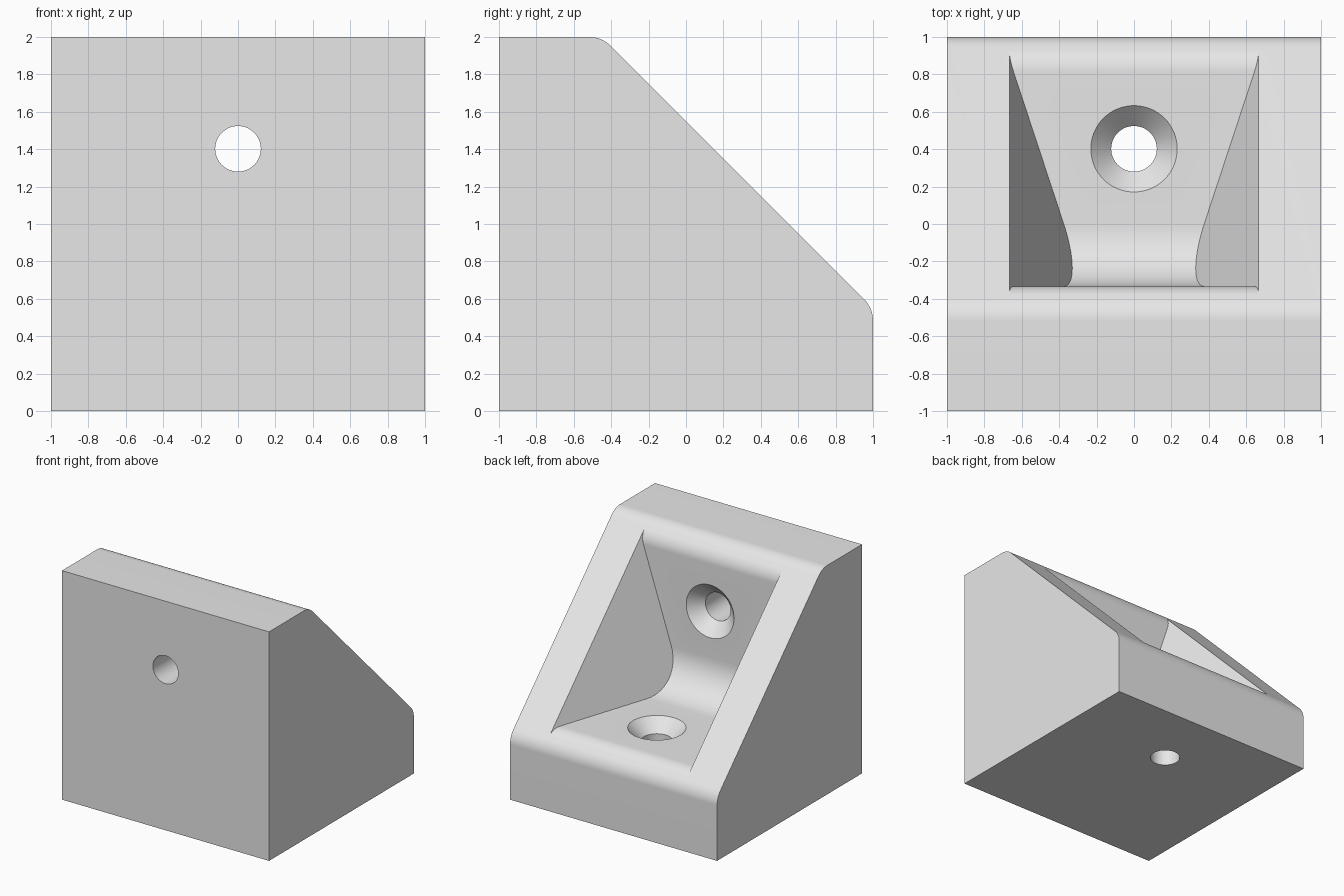
import bpy, bmesh, math
from mathutils import Vector, Matrix

if "Cube" in bpy.data.objects:
    bpy.data.objects.remove(bpy.data.objects["Cube"], do_unlink=True)

SLOPE = 1.55        # the sloped face lies on y + z = SLOPE
WALL = 2 / 3        # thickness of the base and of the upright wall
EDGE_R = 1 / 6      # rounding of the outer edges
INNER_R = 1 / 3     # rounding between pocket floor and wall
POCKET_HALF = 2 / 3
DRAFT = math.tan(math.radians(25))

grey = bpy.data.materials.new("light grey")
grey.use_nodes = True
grey.diffuse_color = (0.8, 0.8, 0.8, 1)
grey.node_tree.nodes["Principled BSDF"].inputs["Base Color"].default_value = (0.8, 0.8, 0.8, 1)


def rounded(corners, segments=14):
    """Round each (y, z, radius) corner of a closed outline."""
    out = []
    for i, (y, z, r) in enumerate(corners):
        p = Vector((y, z))
        if r == 0:
            out.append(p)
            continue
        a = (Vector(corners[i - 1][:2]) - p).normalized()
        b = (Vector(corners[(i + 1) % len(corners)][:2]) - p).normalized()
        half = a.angle(b) / 2
        centre = p + (a + b).normalized() * r / math.sin(half)
        start = p + a * r / math.tan(half) - centre
        end = p + b * r / math.tan(half) - centre
        sweep = math.pi - 2 * half
        for k in range(segments + 1):
            t = k / segments
            out.append(centre + (start * math.sin((1 - t) * sweep)
                                 + end * math.sin(t * sweep)) / math.sin(sweep))
    return out


def finish(name, bm):
    bmesh.ops.recalc_face_normals(bm, faces=bm.faces)
    mesh = bpy.data.meshes.new(name)
    bm.to_mesh(mesh)
    bm.free()
    mesh.materials.append(grey)
    obj = bpy.data.objects.new(name, mesh)
    bpy.context.collection.objects.link(obj)
    return obj


def prism(name, outline, half_width):
    """Span a y-z outline across x, with a half width that may vary."""
    bm = bmesh.new()
    sides = [[bm.verts.new((s * half_width(p), p.x, p.y)) for p in outline] for s in (-1, 1)]
    for side in sides:
        bm.faces.new(side)
    for i in range(len(outline)):
        bm.faces.new((sides[0][i - 1], sides[0][i], sides[1][i], sides[1][i - 1]))
    return finish(name, bm)


def lathe(name, profile, matrix, steps=64):
    """Turn a (radius, height) profile into a capped solid."""
    bm = bmesh.new()
    rings = [[bm.verts.new(matrix @ Vector((r * math.cos(math.tau * k / steps),
                                            r * math.sin(math.tau * k / steps), h)))
              for k in range(steps)] for r, h in profile]
    for low, high in zip(rings, rings[1:]):
        for k in range(steps):
            bm.faces.new((low[k - 1], low[k], high[k], high[k - 1]))
    bm.faces.new(rings[0])
    bm.faces.new(rings[-1])
    return finish(name, bm)


# Solid wedge with rounded slope ends
bracket = prism("corner_bracket", rounded([
    (-1, 0, 0), (1, 0, 0), (1, SLOPE - 1, EDGE_R), (SLOPE - 2, 2, EDGE_R), (-1, 2, 0)]),
    lambda p: 1)

# Drafted pocket, narrowing with depth below the slope
inner = WALL - 1
lip = 0.06
pocket = prism("pocket_cutter", rounded([
    (SLOPE - WALL + lip, WALL - lip + 0.0005, 0),
    (SLOPE - WALL, WALL, EDGE_R),
    (inner, WALL, INNER_R),
    (inner, SLOPE - inner, EDGE_R),
    (inner - lip, SLOPE - inner + lip + 0.0005, 0),
    (inner + 0.1, SLOPE - inner + 0.2, 0),
    (SLOPE - WALL + 0.2, WALL + 0.1, 0)]),
    lambda p: POCKET_HALF - DRAFT * (SLOPE - p.x - p.y) / math.sqrt(2))

# Countersunk screw holes through the base and the upright wall
screw = [(0.122, -1), (0.122, -0.109), (0.251, 0.02)]
base_hole = lathe("base_hole_cutter", screw, Matrix.Translation((0, 0.402, WALL)))
wall_hole = lathe("wall_hole_cutter", screw,
                  Matrix.Translation((0, inner, 1.402)) @ Matrix.Rotation(-math.pi / 2, 4, "X"))

bpy.ops.object.select_all(action="DESELECT")
bpy.context.view_layer.objects.active = bracket
bracket.select_set(True)
for cutter in (pocket, base_hole, wall_hole):
    cutter.hide_render = True
    cut = bracket.modifiers.new(cutter.name, "BOOLEAN")
    cut.operation = "DIFFERENCE"
    cut.solver = "EXACT"
    cut.object = cutter
    bpy.ops.object.modifier_apply(modifier=cut.name)
    bpy.data.objects.remove(cutter, do_unlink=True)

bpy.ops.object.shade_smooth_by_angle(angle=math.radians(20))
